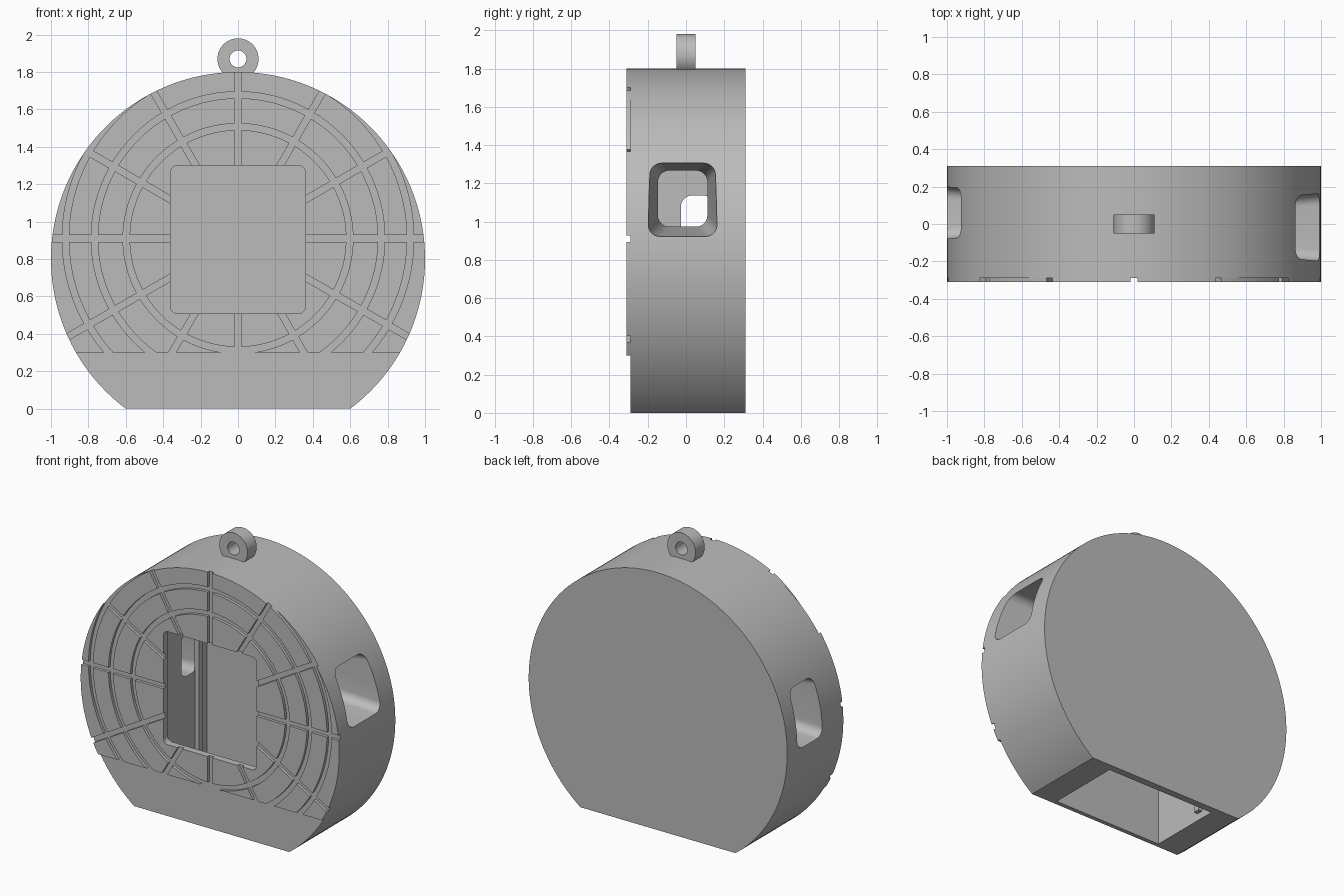
import bpy, bmesh, math
from mathutils import Vector

cube = bpy.data.objects.get("Cube")
if cube:
    bpy.data.objects.remove(cube, do_unlink=True)

grey = bpy.data.materials.new("plain grey")
grey.use_nodes = True
colour = (0.5, 0.5, 0.5, 1)
grey.diffuse_color = colour
grey.node_tree.nodes["Principled BSDF"].inputs["Base Color"].default_value = colour


def loft(name, first, last):
    """Solid between two matching closed loops of 3D points."""
    bm = bmesh.new()
    a = [bm.verts.new(p) for p in first]
    b = [bm.verts.new(p) for p in last]
    bm.faces.new(a)
    bm.faces.new(b[::-1])
    n = len(a)
    for i in range(n):
        j = (i + 1) % n
        bm.faces.new((a[i], b[i], b[j], a[j]))
    bmesh.ops.recalc_face_normals(bm, faces=bm.faces)
    mesh = bpy.data.meshes.new(name)
    bm.to_mesh(mesh)
    bm.free()
    mesh.materials.append(grey)
    obj = bpy.data.objects.new(name, mesh)
    bpy.context.collection.objects.link(obj)
    return obj


def prism(name, outline, y0, y1):
    return loft(name, [(x, y0, z) for x, z in outline], [(x, y1, z) for x, z in outline])


def arc(cx, cz, r, start, end, steps):
    return [(cx + r * math.cos(start + (end - start) * i / steps),
             cz + r * math.sin(start + (end - start) * i / steps)) for i in range(steps + 1)]


def circle(cx, cz, r, steps=128):
    return arc(cx, cz, r, 0, math.tau, steps)[:-1]


def rounded(u0, u1, v0, v1, r):
    corners = [(u1 - r, v1 - r), (u0 + r, v1 - r), (u0 + r, v0 + r), (u1 - r, v0 + r)]
    return [p for i, (u, v) in enumerate(corners)
            for p in arc(u, v, r, i * math.pi / 2, (i + 1) * math.pi / 2, 8)]


def box(name, x0, x1, y0, y1, z0, z1):
    return prism(name, [(x0, z0), (x1, z0), (x1, z1), (x0, z1)], y0, y1)


def cut(target, cutter):
    mod = target.modifiers.new("cut", "BOOLEAN")
    mod.operation, mod.solver, mod.object = "DIFFERENCE", "EXACT", cutter
    bpy.context.view_layer.objects.active = target
    bpy.ops.object.modifier_apply(modifier=mod.name)
    bpy.data.objects.remove(cutter, do_unlink=True)


def smooth(obj):
    bpy.ops.object.select_all(action="DESELECT")
    obj.select_set(True)
    bpy.context.view_layer.objects.active = obj
    bpy.ops.object.shade_smooth_by_angle(angle=math.radians(30))


FRONT, FLOOR, BACK = -0.31, -0.29, 0.31
MID = 0.8            # height of the round body's centre
HUB = 0.91           # height of the groove pattern's centre
GAP = 0.035          # groove width


def window():
    return prism("window_cutter", rounded(-0.36, 0.36, 0.51, 1.3, 0.035), -0.5, -0.2)


# Round body with a flat foot
foot = math.asin(MID)
body = prism("body", arc(0, MID, 1, -foot, math.pi + foot, 144), FLOOR, BACK)

# Hollow inside, open at the bottom and through the front window
cut(body, box("cavity_cutter", -0.42, 0.42, -0.26, 0.26, -0.1, 1.36))
cut(body, window())


# Tapered side openings, each from a wide outer mouth to a narrow inner one
def side_opening(side, y0, y1, z0, z1):
    def loop(x, inset):
        return [(side * x, y, z) for y, z in
                rounded(y0 + inset, y1 - inset, z0 + inset, z1 - inset, 0.06)]
    cut(body, loft("opening_cutter", loop(1.02, 0), loop(0.40, 0.055)))


side_opening(1, -0.2, 0.165, 0.92, 1.32)
side_opening(-1, -0.08, 0.2, 0.78, 1.19)
smooth(body)

# Raised front panels, split by ring and spoke grooves
panels = prism("front_panels", arc(0, MID, 1, -foot, math.pi + foot, 144), FRONT, FLOOR + 0.005)
cut(panels, box("lower_cutter", -2, 2, -0.5, 0, -1, 0.3))
for radius in (0.58, 0.75, 0.905):
    ring = prism("ring_cutter", circle(0, HUB, radius + GAP), -0.5, -0.1)
    cut(ring, prism("ring_core", circle(0, HUB, radius), -0.6, 0))
    cut(panels, ring)
for i in range(6):
    along = Vector((math.cos(i * math.pi / 6), math.sin(i * math.pi / 6)))
    across = Vector((-along.y, along.x)) * GAP / 2
    centre = Vector((0, HUB))
    corners = [centre + along * s * 1.5 + across * t
               for s, t in ((-1, -1), (1, -1), (1, 1), (-1, 1))]
    cut(panels, prism("spoke_cutter", corners, -0.5, -0.1))
cut(panels, window())
smooth(panels)

# Guide ribs on the inner side walls
for name, side in (("left_rib", 1), ("right_rib", -1)):
    xs = sorted((side * 0.39, side * 0.425))
    box(name, *xs, 0.125, 0.17, 0.05, 1.365)

# Hanging loop on top
loop = prism("hanging_loop", circle(0, 1.87, 0.11, 64), -0.05, 0.05)
cut(loop, prism("loop_hole", circle(0, 1.87, 0.045, 48), -0.2, 0.2))
cut(loop, box("loop_base_cutter", -1, 1, -1, 1, 1, 1.79))
smooth(loop)
